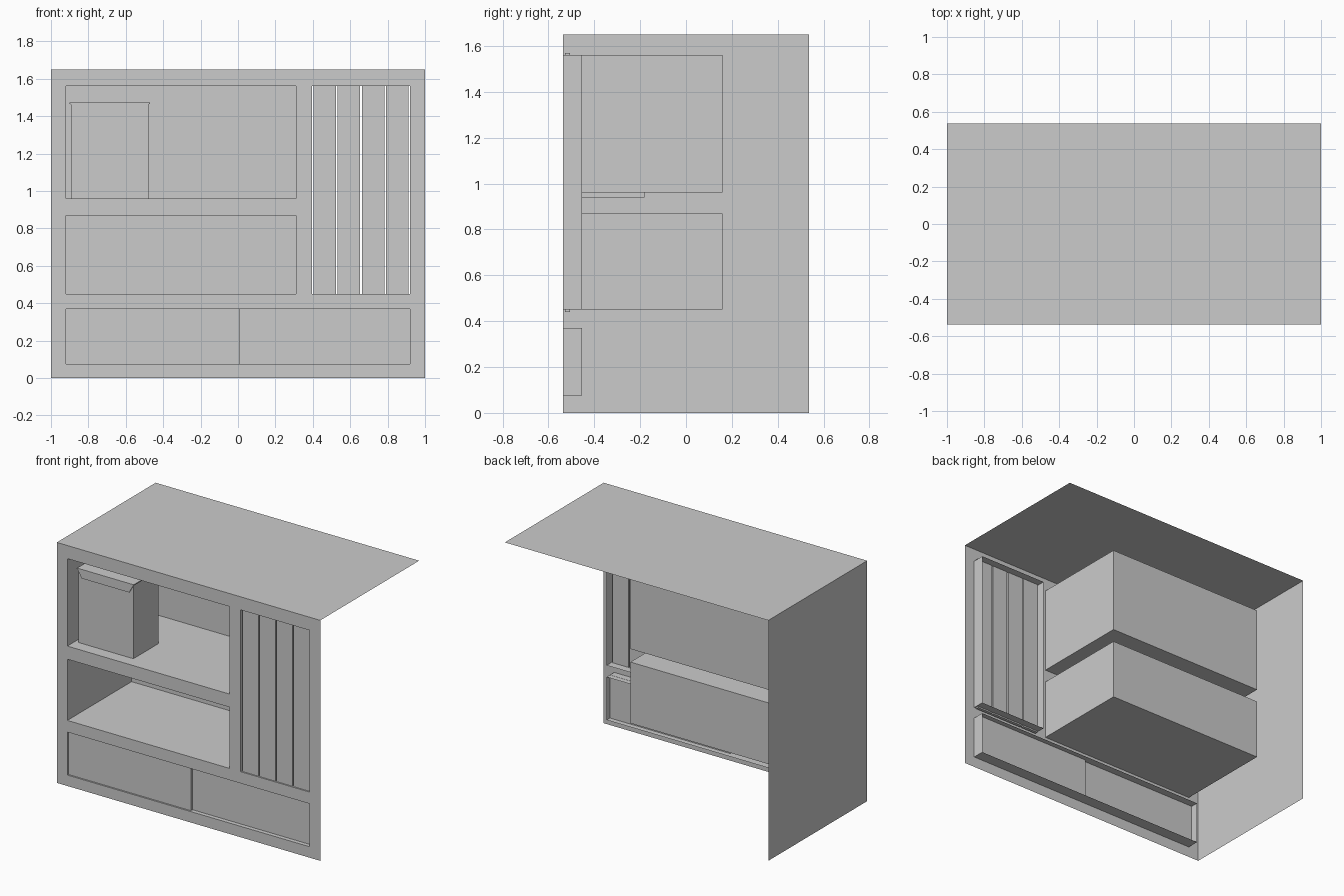
import bpy, bmesh

if "Cube" in bpy.data.objects:
    bpy.data.objects.remove(bpy.data.objects["Cube"])

X, Y, H = 1.0, 0.536, 1.65          # half width, half depth, height

# openings: x0, x1, z0, z1, inner depth y, closed at the back
OPENINGS = [
    (-0.92, 0.31, 0.96, 1.56, 0.16, True),
    (-0.92, 0.31, 0.45, 0.87, 0.16, True),
    (0.395, 0.92, 0.45, 1.56, -0.453, False),
    (-0.92, 0.92, 0.075, 0.37, -0.453, False),
]


def finish(name, bm):
    bmesh.ops.remove_doubles(bm, verts=bm.verts, dist=1e-5)
    bmesh.ops.recalc_face_normals(bm, faces=bm.faces)
    me = bpy.data.meshes.new(name)
    bm.to_mesh(me)
    bm.free()
    ob = bpy.data.objects.new(name, me)
    bpy.context.collection.objects.link(ob)
    return ob


def face(bm, pts):
    return bm.faces.new([bm.verts.new(p) for p in pts])


def box(name, x0, x1, y0, y1, z0, z1):
    bm = bmesh.new()
    bmesh.ops.create_cube(bm, size=1)
    for v in bm.verts:
        v.co = (x1 if v.co.x > 0 else x0, y1 if v.co.y > 0 else y0,
                z1 if v.co.z > 0 else z0)
    return finish(name, bm)


# cabinet shell: front sheet with openings, top sheet, left sheet, recess walls
bm = bmesh.new()
xs = sorted({-X, X} | {v for o in OPENINGS for v in o[:2]})
zs = sorted({0, H} | {v for o in OPENINGS for v in o[2:4]})
for a, b in zip(xs, xs[1:]):
    for c, d in zip(zs, zs[1:]):
        mx, mz = (a + b) / 2, (c + d) / 2
        if not any(o[0] < mx < o[1] and o[2] < mz < o[3] for o in OPENINGS):
            face(bm, [(a, -Y, c), (b, -Y, c), (b, -Y, d), (a, -Y, d)])
face(bm, [(-X, -Y, H), (X, -Y, H), (X, Y, H), (-X, Y, H)])
face(bm, [(-X, Y, 0), (-X, -Y, 0), (-X, -Y, H), (-X, Y, H)])
for x0, x1, z0, z1, y, closed in OPENINGS:
    ring = [(x0, z0), (x1, z0), (x1, z1), (x0, z1)]
    for (ax, az), (bx, bz) in zip(ring, ring[1:] + ring[:1]):
        face(bm, [(ax, -Y, az), (ax, y, az), (bx, y, bz), (bx, -Y, bz)])
    if closed:
        face(bm, [(px, y, pz) for px, pz in ring])
finish("cabinet_shell", bm)

# four upright slats set slightly into the frame above and below
gap = 0.009
w = (0.92 - 0.395 - 5 * gap) / 4
for i in range(4):
    x = 0.395 + gap + i * (w + gap)
    box(f"slat_{i + 1}", x, x + w, -0.527, -0.506, 0.44, 1.57)

# two overlapping sliding doors
box("sliding_door_left", -0.92, 0.01, -0.525, -0.507, 0.075, 0.371)
box("sliding_door_right", 0.005, 0.92, -0.507, -0.489, 0.075, 0.371)

# small bin standing in the upper compartment
box("bin", -0.893, -0.477, -0.453, -0.182, 0.94, 1.465)
box("bin_lid", -0.90, -0.47, -0.46, -0.18, 1.465, 1.472)

# tapered flap hanging from the front of the lid
bm = bmesh.new()
flap = face(bm, [(-0.90, -0.46, 1.472), (-0.865, -0.46, 1.41),
                 (-0.505, -0.46, 1.41), (-0.47, -0.46, 1.472)])
new = bmesh.ops.extrude_face_region(bm, geom=[flap], use_keep_orig=True)["geom"]
bmesh.ops.translate(bm, vec=(0, 0.007, 0),
                    verts=[g for g in new if isinstance(g, bmesh.types.BMVert)])
finish("bin_flap", bm)
